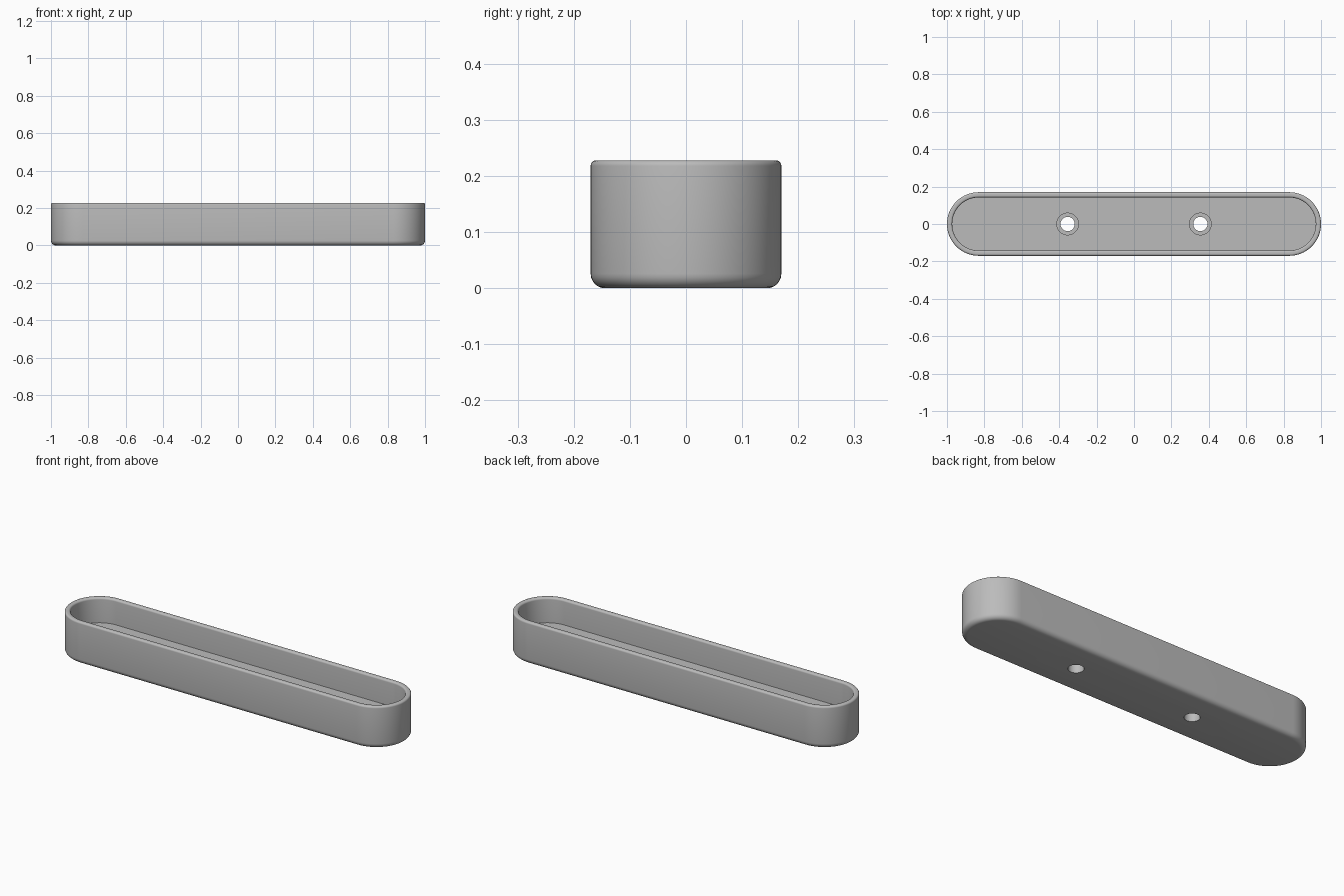
import bpy, bmesh, math
from mathutils import Vector

cube = bpy.data.objects.get("Cube")
if cube:
    bpy.data.objects.remove(cube)

LENGTH, RADIUS, HEIGHT = 1.0, 0.17, 0.228   # half length, end radius, height
WALL, FLOOR = 0.028, 0.093
BASE_ROUND, RIM_ROUND = 0.026, 0.01
HOLE_X = 0.355

grey = bpy.data.materials.new("satin grey")
grey.use_nodes = True
colour = (0.5, 0.5, 0.5, 1)
grey.diffuse_color = colour
grey.node_tree.nodes["Principled BSDF"].inputs["Base Color"].default_value = colour


def arc(cx, cz, r, start, end, steps=6):
    """Quarter-round points as (inset, z)."""
    angles = [math.radians(start + (end - start) * i / steps) for i in range(steps + 1)]
    return [(cx + r * math.cos(a), cz + r * math.sin(a)) for a in angles]


def stadium(inset, z, steps=32):
    """Ring of points around a round-ended slot."""
    r, ring = RADIUS - inset, []
    for side in (1, -1):
        for i in range(steps + 1):
            a = math.pi * i / steps - math.pi / 2
            ring.append(Vector((side * (LENGTH - RADIUS + r * math.cos(a)),
                                side * r * math.sin(a), z)))
    return ring


# Tray: wall section swept around the slot outline, capped below and at the floor
section = (arc(BASE_ROUND, BASE_ROUND, BASE_ROUND, 270, 180)
           + arc(RIM_ROUND, HEIGHT - RIM_ROUND, RIM_ROUND, 180, 90)
           + arc(WALL - RIM_ROUND, HEIGHT - RIM_ROUND, RIM_ROUND, 90, 0)
           + [(WALL, FLOOR)])
bm = bmesh.new()
rings = [[bm.verts.new(p) for p in stadium(*point)] for point in section]
for low, high in zip(rings, rings[1:]):
    for i in range(len(low)):
        j = (i + 1) % len(low)
        bm.faces.new((low[i], low[j], high[j], high[i]))
bm.faces.new(rings[0][::-1])
bm.faces.new(rings[-1])
bmesh.ops.recalc_face_normals(bm, faces=bm.faces)
mesh = bpy.data.meshes.new("tray")
bm.to_mesh(mesh)
bm.free()
mesh.materials.append(grey)
tray = bpy.data.objects.new("tray", mesh)
bpy.context.collection.objects.link(tray)


# Screw holes with a wider recess at the floor
def drill(name, x, r, bottom, top):
    bpy.ops.mesh.primitive_cylinder_add(vertices=48, radius=r, depth=top - bottom,
                                        location=(x, 0, (top + bottom) / 2))
    cutter = bpy.context.object
    cutter.name = name
    cutter.hide_render = True
    cutter.data.materials.append(grey)
    cut = tray.modifiers.new(name, "BOOLEAN")
    cut.operation, cut.solver, cut.object = "DIFFERENCE", "EXACT", cutter
    return cutter


cutters = []
for side, word in ((-1, "right"), (1, "left")):
    cutters.append(drill(word + "_hole_cutter", side * HOLE_X, 0.038, -0.1, 0.2))
    cutters.append(drill(word + "_recess_cutter", side * HOLE_X, 0.058, 0.05, 0.2))

# Apply the cuts, then remove the cutters
bpy.ops.object.select_all(action="DESELECT")
tray.select_set(True)
bpy.context.view_layer.objects.active = tray
for name in [m.name for m in tray.modifiers]:
    bpy.ops.object.modifier_apply(modifier=name)
for cutter in cutters:
    bpy.data.objects.remove(cutter)
bpy.ops.object.shade_smooth_by_angle(angle=math.radians(35))
